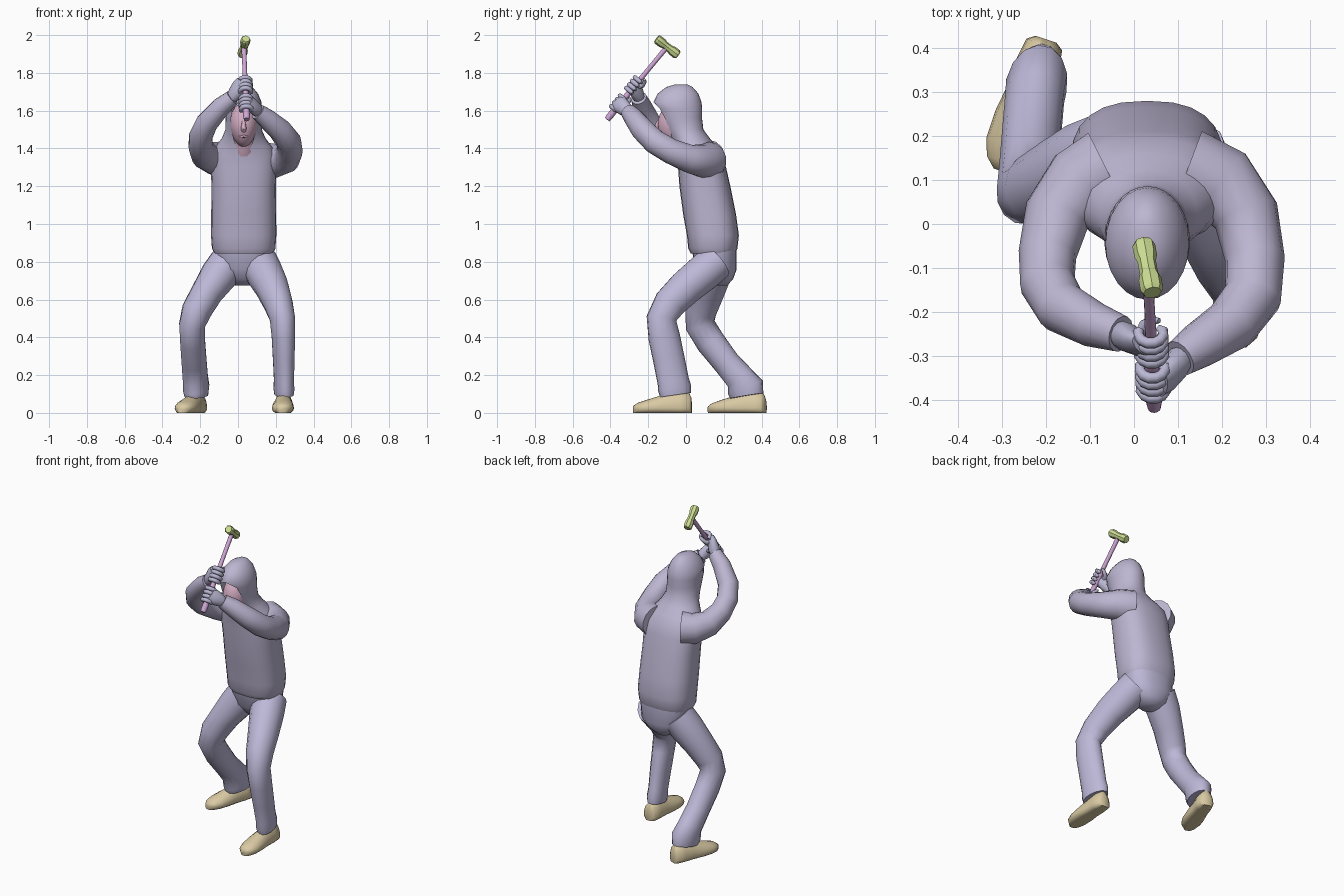
import bpy, bmesh, math
from mathutils import Vector


def mat(name, rgb):
    m = bpy.data.materials.new(name)
    m.diffuse_color = tuple((c / 255) ** 2.2 for c in rgb) + (1,)
    return m


HOODIE = mat("hoodie_lavender", (187, 180, 208))
PANTS = mat("trouser_lavender", (188, 183, 215))
GLOVE = mat("glove_lavender", (185, 182, 210))
SKIN = mat("skin_pink", (212, 172, 194))
SHOE = mat("shoe_tan", (217, 201, 162))
WOOD = mat("handle_mauve", (205, 165, 212))
HEAD = mat("hammer_green", (203, 220, 145))


def finish(name, bm, material, angle=55):
    bmesh.ops.remove_doubles(bm, verts=bm.verts, dist=0.0005)
    bmesh.ops.recalc_face_normals(bm, faces=bm.faces)
    me = bpy.data.meshes.new(name)
    bm.to_mesh(me)
    bm.free()
    ob = bpy.data.objects.new(name, me)
    bpy.context.collection.objects.link(ob)
    me.materials.append(material)
    bpy.ops.object.select_all(action='DESELECT')
    ob.select_set(True)
    bpy.context.view_layer.objects.active = ob
    if angle:
        bpy.ops.object.shade_smooth_by_angle(angle=math.radians(angle))
    return ob


def skin_rings(bm, rings, closed=True):
    """Bridge equal-length rings of points and cap both ends."""
    vs = [[bm.verts.new(p) for p in r] for r in rings]
    n = len(vs[0])
    for a, b in zip(vs, vs[1:]):
        for i in range(n if closed else n - 1):
            j = (i + 1) % n
            bm.faces.new((a[i], a[j], b[j], b[i]))
    bm.faces.new(vs[0])
    bm.faces.new(vs[-1])


def tube(bm, pts, n=14, ref=(1, 0, 0)):
    """Sweep a round section along pts of (x, y, z, r[, r2])."""
    P = [Vector(p[:3]) for p in pts]
    u, prev, rings = Vector(ref), None, []
    for i, p in enumerate(P):
        t = (P[min(i + 1, len(P) - 1)] - P[max(i - 1, 0)]).normalized()
        if prev:
            u = prev.rotation_difference(t) @ u
        u = (u - t * u.dot(t)).normalized()
        v, prev = t.cross(u), t
        ra, rb = pts[i][3], pts[i][-1]
        rings.append([p + u * ra * math.cos(k * math.tau / n) + v * rb * math.sin(k * math.tau / n)
                      for k in range(n)])
    skin_rings(bm, rings)


def make_tube(name, pts, material, n=14, ref=(1, 0, 0), angle=55):
    bm = bmesh.new()
    tube(bm, pts, n, ref)
    return finish(name, bm, material, angle)


def body(name, rows, material, n=24, cx=0.03):
    """Stack level rings (z, y front, y back, half width, front gap in degrees, squareness)."""
    rings = []
    for z, yf, yb, w, gap, sq in rows:
        g, ring = math.radians(gap), []
        for k in range(n + 1):
            a = g + (math.tau - 2 * g) * k / n
            s, c = math.sin(a), math.cos(a)
            s, c = (math.copysign(abs(q) ** sq, q) if abs(q) > 1e-6 else 0 for q in (s, c))
            ring.append((cx + w * s, (yf + yb) / 2 - (yb - yf) / 2 * c, z))
        rings.append(ring)
    bm = bmesh.new()
    skin_rings(bm, rings, closed=False)
    return finish(name, bm, material)


# Hooded top: torso, neck opening and hood in one loft
body("hooded_top", [
    (0.845, 0.025, 0.26, 0.155, 0, .8), (0.87, 0.012, 0.272, 0.168, 0, .8),
    (0.94, 0.005, 0.28, 0.173, 0, .8), (1.05, -0.015, 0.265, 0.172, 0, .8),
    (1.2, -0.035, 0.235, 0.17, 0, .8), (1.3, -0.042, 0.212, 0.175, 0, .8),
    (1.36, -0.048, 0.195, 0.175, 0, .85), (1.41, -0.062, 0.16, 0.15, 14, .95),
    (1.455, -0.085, 0.125, 0.115, 28, 1), (1.50, -0.115, 0.092, 0.097, 40, 1),
    (1.56, -0.145, 0.085, 0.095, 45, 1), (1.61, -0.165, 0.086, 0.097, 38, 1),
    (1.645, -0.172, 0.082, 0.095, 0, 1), (1.69, -0.15, 0.066, 0.076, 0, 1),
    (1.725, -0.105, 0.035, 0.047, 0, 1), (1.738, -0.06, 0.01, 0.02, 0, 1)], HOODIE)

# Sleeves
make_tube("sleeve_lower_hand", [
    (0.12, 0.12, 1.335, .10), (0.2, 0.09, 1.335, .09), (0.255, 0.02, 1.345, .076),
    (0.275, -0.08, 1.385, .068), (0.27, -0.165, 1.435, .066), (0.22, -0.23, 1.50, .062),
    (0.15, -0.275, 1.56, .053), (0.105, -0.305, 1.595, .043)], HOODIE, ref=(0, 0, 1))
make_tube("sleeve_upper_hand", [
    (-0.06, 0.12, 1.345, .10), (-0.12, 0.09, 1.345, .09), (-0.175, 0.02, 1.365, .076),
    (-0.197, -0.07, 1.41, .066), (-0.197, -0.135, 1.465, .063), (-0.165, -0.19, 1.535, .06),
    (-0.09, -0.23, 1.62, .052), (-0.03, -0.25, 1.668, .042)], HOODIE, ref=(0, 0, 1))

# Trousers: seat and two legs
body("trouser_seat", [
    (0.675, 0.12, 0.22, 0.05, 0, 1), (0.71, 0.085, 0.25, 0.105, 0, .9),
    (0.76, 0.05, 0.268, 0.145, 0, .85), (0.87, 0.03, 0.268, 0.158, 0, .8)], PANTS)
make_tube("front_leg", [
    (0.11, 0.16, .80, .10), (0.14, 0.09, .74, .10), (0.18, 0.0, .665, .09, .095),
    (0.213, -0.085, .58, .078, .088), (0.235, -0.13, .50, .068, .08), (0.24, -0.115, .40, .062, .085),
    (0.242, -0.09, .28, .057, .085), (0.243, -0.068, .17, .052, .085), (0.243, -0.06, .13, .055, .09),
    (0.243, -0.055, .095, .05, .085)], PANTS)
make_tube("back_leg", [
    (-0.05, 0.16, .80, .10), (-0.10, 0.14, .73, .10), (-0.165, 0.11, .635, .085, .092),
    (-0.22, 0.08, .54, .08, .084), (-0.243, 0.075, .465, .07, .08), (-0.24, 0.13, .375, .067, .078),
    (-0.232, 0.215, .265, .068, .072), (-0.226, 0.285, .185, .068, .078),
    (-0.222, 0.315, .135, .07, .1), (-0.22, 0.322, .09, .062, .09)], PANTS)


# Shoes: flat-soled sections from heel to toe (position, half width, height)
def shoe(name, heel, toe):
    h, d = Vector((*heel, 0)), Vector((toe[0] - heel[0], toe[1] - heel[1], 0))
    side, rings = d.normalized().cross(Vector((0, 0, 1))), []
    for t, w, top in [(0, .025, .075), (.04, .043, .105), (.2, .05, .115), (.4, .05, .105),
                      (.6, .058, .085), (.8, .058, .066), (.93, .044, .052), (1, .02, .036)]:
        ring = []
        for k in range(16):
            a = k * math.tau / 16
            s, c = math.sin(a), math.cos(a)
            z = .025 + (top - .025) * s if s > 0 else .025 + .025 * max(-1, s * 1.4)
            ring.append(h + d * t + side * w * c + Vector((0, 0, z)))
        rings.append(ring)
    bm = bmesh.new()
    skin_rings(bm, rings)
    finish(name, bm, SHOE)


shoe("front_shoe", (0.243, 0.03), (0.235, -0.28))
shoe("back_shoe", (-0.2, 0.42), (-0.3, 0.12))

# Face with nose, lips and neck inside the hood
bm = bmesh.new()
bmesh.ops.create_uvsphere(bm, u_segments=20, v_segments=14, radius=1)
for v in bm.verts:
    taper = 1 + 0.18 * min(0, v.co.z)
    v.co = Vector((0.03 + v.co.x * .076 * taper, -0.052 + v.co.y * .098, 1.525 + v.co.z * .118))
tube(bm, [(0.03, -0.13, 1.565, .006), (0.03, -0.15, 1.53, .011), (0.03, -0.157, 1.505, .015),
          (0.03, -0.145, 1.492, .012)], 8)
tube(bm, [(0.008, -0.128, 1.462, .004), (0.03, -0.139, 1.464, .008), (0.052, -0.128, 1.462, .004)], 8, (0, 0, 1))
tube(bm, [(0.03, 0.05, 1.32, .065), (0.03, 0.0, 1.40, .065), (0.03, -0.03, 1.5, .06)])
finish("face", bm, SKIN)

# Hammer
low, high = Vector((0.046, -0.418, 1.553)), Vector((0.031, -0.1, 1.938))
axis = (high - low).normalized()
make_tube("hammer_handle", [(*low.lerp(high, t), r) for t, r in
                            ((0, .015), (.04, .018), (.3, .015), (.7, .012), (1, .013))], WOOD, 12)
e0, e1 = Vector((0.042, -0.156, 1.981)), Vector((0.021, -0.042, 1.894))
make_tube("hammer_head", [(*e0.lerp(e1, t), r) for t, r in
                          ((0, .021), (.06, .026), (.27, .026), (.38, .021), (.62, .021),
                           (.73, .026), (.94, .026), (1, .021))], HEAD, 8, angle=25)

# Gloves: palm, four curled fingers and a thumb around the handle
front = Vector((1, 0, 0)).cross(axis).normalized()
if front.y > 0:
    front = -front


def glove(name, wrist, along, side):
    c = low.lerp(high, along)
    x = Vector((side, 0, 0))
    bm = bmesh.new()
    palm = c + x * .03
    w = Vector(wrist)
    tube(bm, [(*w, .03), (*w.lerp(palm, .4), .033, .04), (*palm, .026, .046),
              (*(palm + (palm - w) * .35 + axis * .005), .018, .036)], 12, front)
    for f in range(4):
        o = c + axis * (f - 1.5) * .024
        pts = []
        for i in range(9):
            a = math.radians(-15 + 30 * i)
            r = .029 if i < 8 else .024
            pts.append((*(o + x * r * math.cos(a) + front * r * math.sin(a)), .0125 if i < 8 else .007))
        tube(bm, pts, 8, axis)
    tube(bm, [(*(palm - front * .01), .014), (*(c - front * .03 + axis * .03 + x * .015), .013),
              (*(c - front * .026 + axis * .052 - x * .006), .011),
              (*(c - front * .018 + axis * .06 - x * .02), .006)], 8, front)
    finish(name, bm, GLOVE)


glove("lower_glove", (0.108, -0.303, 1.592), .21, 1)
glove("upper_glove", (-0.032, -0.249, 1.666), .46, -1)
